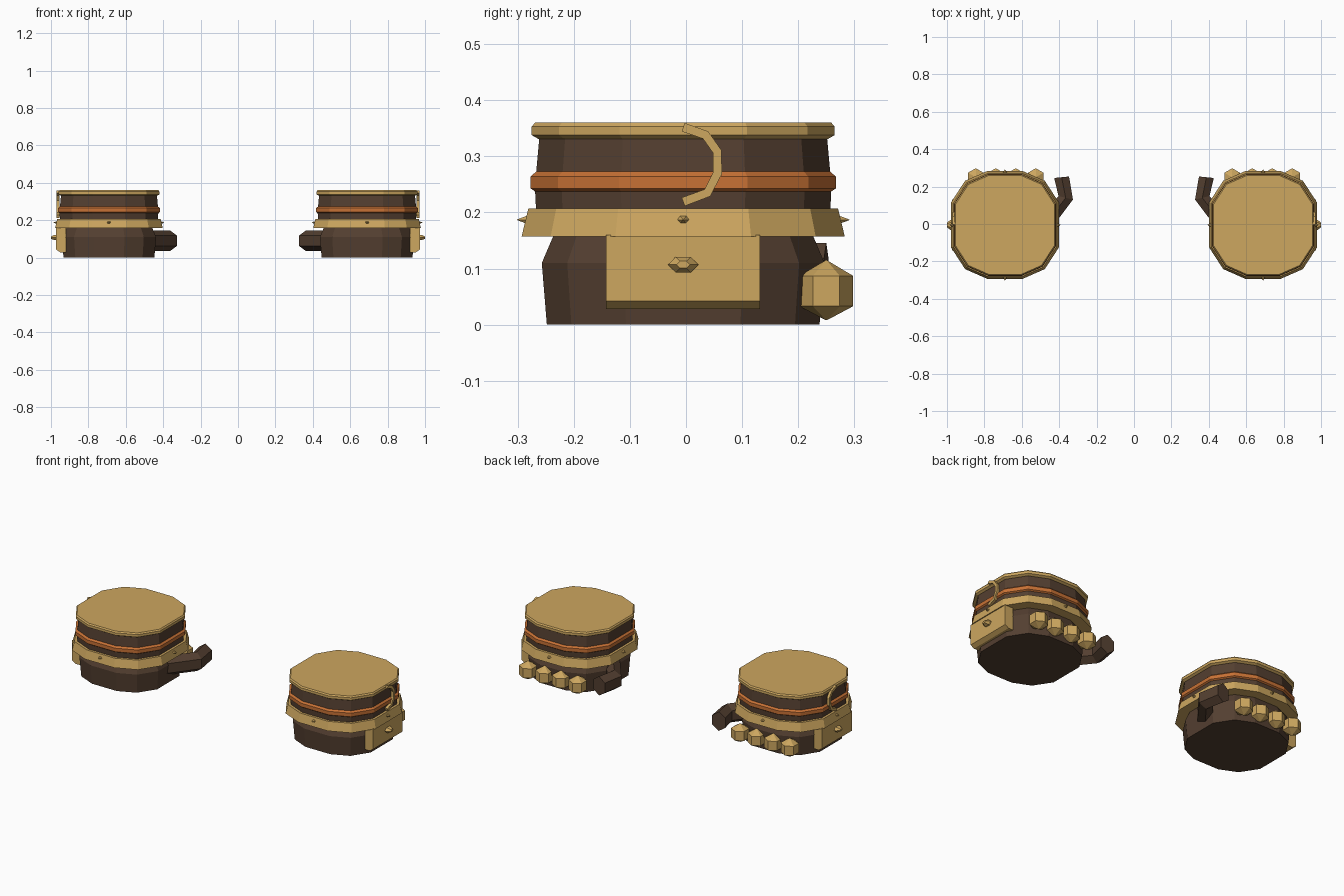
import bpy, bmesh, math
from mathutils import Vector

cube = bpy.data.objects.get("Cube")
if cube:
    bpy.data.objects.remove(cube, do_unlink=True)


def material(name, rgb):
    m = bpy.data.materials.new(name)
    m.use_nodes = True
    m.diffuse_color = (*rgb, 1)
    m.node_tree.nodes["Principled BSDF"].inputs["Base Color"].default_value = (*rgb, 1)
    return m


LEATHER = material("brown leather", (0.088, 0.050, 0.030))
BRASS = material("brass", (0.61, 0.385, 0.115))
COPPER = material("copper", (0.57, 0.165, 0.035))

CENTRE = Vector((0.69, -0.005, 0))


def loft(name, rings, mat):
    """Skin a list of equal-sided rings, cap the ends and mirror to the other hand."""
    bm = bmesh.new()
    loops = [[bm.verts.new(p) for p in ring] for ring in rings]
    n = len(loops[0])
    for a, b in zip(loops, loops[1:]):
        for i in range(n):
            j = (i + 1) % n
            bm.faces.new((a[i], a[j], b[j], b[i]))
    bm.faces.new(loops[0][::-1])
    bm.faces.new(loops[-1])
    bmesh.ops.remove_doubles(bm, verts=bm.verts, dist=0.0002)
    bmesh.ops.recalc_face_normals(bm, faces=bm.faces)
    mesh = bpy.data.meshes.new(name)
    bm.to_mesh(mesh)
    bm.free()
    mesh.materials.append(mat)
    obj = bpy.data.objects.new(name, mesh)
    bpy.context.collection.objects.link(obj)
    obj.modifiers.new("other_hand", "MIRROR").use_mirror_merge = False
    return obj


# Twelve-sided outline shared by the glove and its bands
QUARTER = [(1, 0.42), (0.74, 0.82), (0.33, 1)]
OUTLINE = (QUARTER + [(-x, y) for x, y in QUARTER[::-1]]
           + [(-x, -y) for x, y in QUARTER] + [(x, -y) for x, y in QUARTER[::-1]])


def shell(name, profile, mat):
    loft(name, [[CENTRE + Vector((x * r, y * r, z)) for x, y in OUTLINE]
                for r, z in profile], mat)


shell("fist", [(0.243, 0), (0.252, 0.11), (0.232, 0.157), (0.232, 0.2)], LEATHER)
shell("wrist_band", [(0.288, 0.157), (0.276, 0.207)], BRASS)
shell("cuff", [(0.262, 0.2), (0.264, 0.24), (0.262, 0.272), (0.256, 0.338)], LEATHER)
shell("cuff_band", [(0.262, 0.236), (0.272, 0.243), (0.272, 0.264), (0.262, 0.273)], COPPER)
shell("cuff_rim", [(0.258, 0.331), (0.27, 0.338), (0.27, 0.353), (0.264, 0.36)], BRASS)


def turned(name, base, axis, profile, sides, mat, squash=1.0):
    """Lathe of (radius, distance) pairs along a direction."""
    axis = Vector(axis)
    u = Vector((-axis.y, axis.x, 0)) if abs(axis.z) < 0.5 else Vector((0, 1, 0))
    v = axis.cross(u) * squash
    angles = [math.tau * i / sides for i in range(sides)]
    loft(name, [[Vector(base) + axis * d + (u * math.cos(a) + v * math.sin(a)) * r
                 for a in angles] for r, d in profile], mat)


# Finger knuckles along the back
for i in range(4):
    turned(f"knuckle_{i + 1}", (0.525 + 0.107 * i, 0.25, 0), (0, 0, 1),
           [(0.001, 0.008), (0.048, 0.033), (0.048, 0.087), (0.001, 0.115)], 6, BRASS)

# Bent thumb on the inner side
path = [Vector((0.49, -0.02, 0.09)), Vector((0.365, 0.14, 0.09)), Vector((0.387, 0.25, 0.09))]
widths = [(-0.78, -0.62), (-1, -0.25), (-1, 0.1)]
rings = []
for p, side in zip(path, widths):
    across = Vector((*side, 0)).normalized()
    rings.append([p + across * 0.046 * math.cos(a) + Vector((0, 0, 0.056 * math.sin(a)))
                  for a in (math.pi / 6 + math.pi / 3 * k for k in range(6))])
loft("thumb", rings, LEATHER)

# Outer hand plate with a bevelled lower edge
section = [(0.92, 0.028), (0.95, 0.028), (0.972, 0.042), (0.972, 0.16), (0.92, 0.16)]
loft("hand_plate", [[Vector((x, y, z)) for x, z in section] for y in (-0.143, 0.132)], BRASS)
turned("plate_stud", (0.96, -0.005, 0.107), (1, 0, 0),
       [(0.027, 0), (0.027, 0.022), (0.012, 0.04)], 6, BRASS, 0.6)

# Studs around the wrist band
for name, axis in (("outer", (1, 0, 0)), ("inner", (-1, 0, 0)),
                   ("front", (0, -1, 0)), ("back", (0, 1, 0))):
    base = CENTRE + Vector(axis) * 0.278 + Vector((0, 0, 0.187))
    turned(f"{name}_band_stud", base, axis, [(0.012, 0), (0.001, 0.018)], 6, BRASS, 0.7)

# Curved strap on the outer side of the cuff
curve = [(-0.005, 0.352), (0.035, 0.338), (0.056, 0.308), (0.056, 0.27),
         (0.038, 0.235), (-0.005, 0.219)]
rings = []
for i, (y, z) in enumerate(curve):
    a, b = curve[max(i - 1, 0)], curve[min(i + 1, len(curve) - 1)]
    out = Vector((0, b[1] - a[1], a[0] - b[0])).normalized() * 0.008
    mid, depth = Vector((0.963, y, z)), Vector((0.008, 0, 0))
    rings.append([mid + out + depth, mid - out + depth, mid - out - depth, mid + out - depth])
loft("cuff_strap", rings, BRASS)
